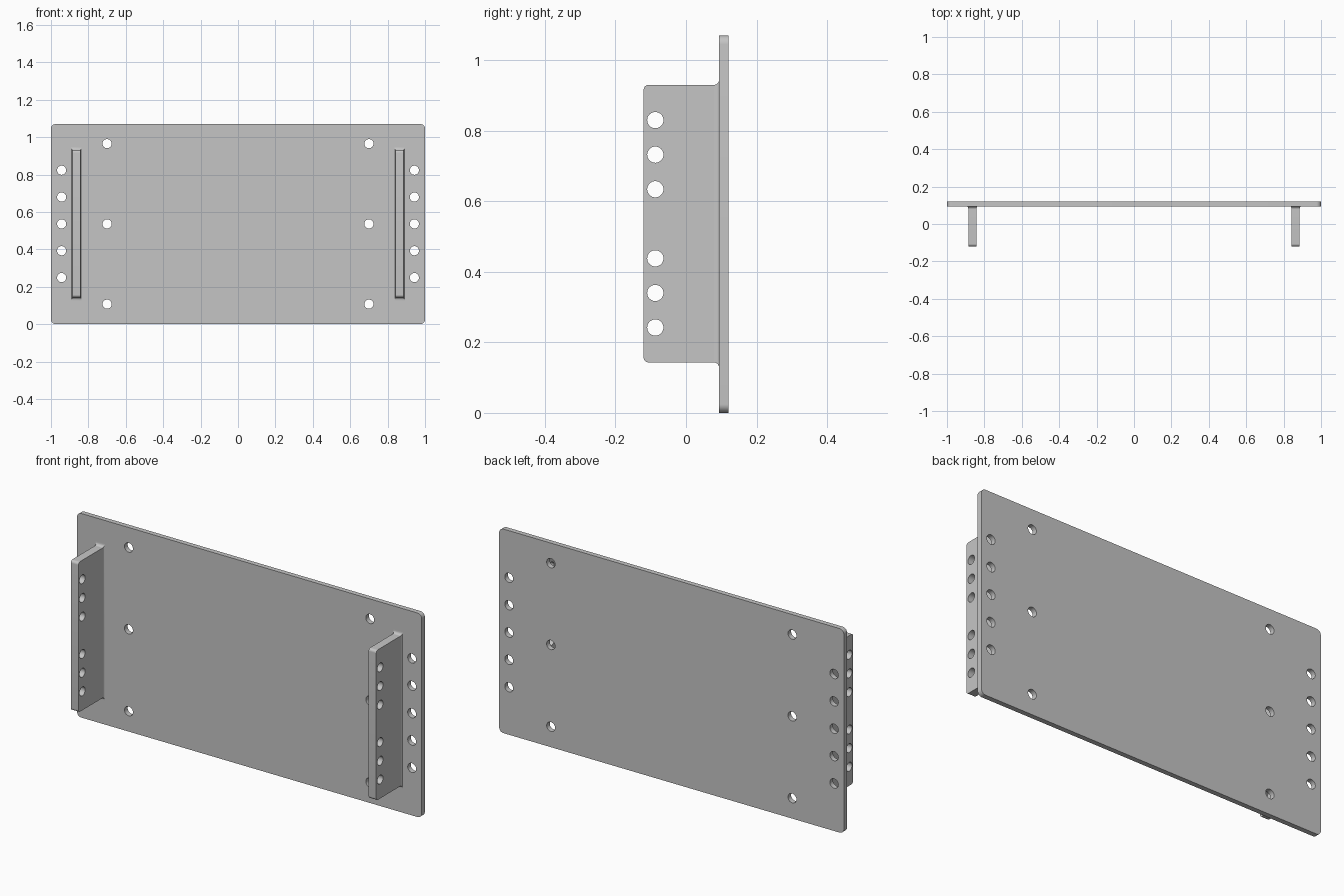
import bpy, bmesh, math
from mathutils import Matrix

cube = bpy.data.objects.get("Cube")
if cube:
    bpy.data.objects.remove(cube, do_unlink=True)

steel = bpy.data.materials.new("light grey steel")
steel.use_nodes = True
GREY = (0.56, 0.56, 0.56, 1)
steel.diffuse_color = GREY
steel.node_tree.nodes["Principled BSDF"].inputs["Base Color"].default_value = GREY

HEIGHT = 1.07
FRONT, BACK, PLATE_FRONT = -0.12, 0.12, 0.094
FLANGE_X, FLANGE_THICK = 0.864, 0.044
FLANGE_LOW, FLANGE_HIGH = 0.143, 0.93


def arc(cx, cy, r, start, sweep, steps):
    return [(cx + r * math.cos(start + sweep * i / steps),
             cy + r * math.sin(start + sweep * i / steps)) for i in range(steps + 1)]


def circle(cx, cy, r, steps=32):
    return arc(cx, cy, r, 0, math.tau, steps)[:-1]


def rounded_rect(x0, y0, x1, y1, radii):
    """Corner radii run counter-clockwise from the lower left."""
    corners = [(x0, y0, 1, 1), (x1, y0, -1, 1), (x1, y1, -1, -1), (x0, y1, 1, -1)]
    pts = []
    for i, ((x, y, sx, sy), r) in enumerate(zip(corners, radii)):
        if r:
            pts += arc(x + sx * r, y + sy * r, r, math.pi + i * math.pi / 2, math.pi / 2, 8)
        else:
            pts.append((x, y))
    return pts


def activate(obj):
    bpy.ops.object.select_all(action='DESELECT')
    obj.select_set(True)
    bpy.context.view_layer.objects.active = obj


def finish(obj):
    obj.data.materials.clear()
    obj.data.materials.append(steel)
    activate(obj)
    bpy.ops.object.shade_smooth_by_angle(angle=math.radians(30))


def cut_sheet(name, outline, holes, thickness, matrix):
    """Extruded flat sheet with through holes."""
    curve = bpy.data.curves.new(name, 'CURVE')
    curve.dimensions = '2D'
    curve.fill_mode = 'BOTH'
    curve.extrude = thickness / 2
    for pts in [outline] + holes:
        spline = curve.splines.new('POLY')
        spline.points.add(len(pts) - 1)
        for p, (x, y) in zip(spline.points, pts):
            p.co = (x, y, 0, 1)
        spline.use_cyclic_u = True
    obj = bpy.data.objects.new(name, curve)
    bpy.context.collection.objects.link(obj)
    activate(obj)
    bpy.ops.object.convert(target='MESH')
    obj = bpy.context.view_layer.objects.active
    bm = bmesh.new()
    bm.from_mesh(obj.data)
    bmesh.ops.remove_doubles(bm, verts=bm.verts, dist=1e-5)
    bm.transform(matrix)
    bmesh.ops.recalc_face_normals(bm, faces=bm.faces)
    bm.to_mesh(obj.data)
    bm.free()
    finish(obj)


def base_fillet(name, x):
    """Concave skirt where a flange meets the plate."""
    bm = bmesh.new()
    rings = []
    steps = 6
    for i in range(steps + 1):
        a = math.pi / 2 * i / steps
        flare = 1 - math.sin(a)
        y = PLATE_FRONT - 0.014 * (1 - math.cos(a))
        hx = FLANGE_THICK / 2 + 0.006 * flare
        z0, z1 = FLANGE_LOW - 0.016 * flare, FLANGE_HIGH + 0.016 * flare
        rings.append([bm.verts.new((x + sx * hx, y, z))
                      for sx, z in ((-1, z0), (1, z0), (1, z1), (-1, z1))])
    for low, high in zip(rings, rings[1:]):
        for j in range(4):
            k = (j + 1) % 4
            bm.faces.new((low[j], low[k], high[k], high[j]))
    bmesh.ops.recalc_face_normals(bm, faces=bm.faces)
    mesh = bpy.data.meshes.new(name)
    bm.to_mesh(mesh)
    bm.free()
    obj = bpy.data.objects.new(name, mesh)
    bpy.context.collection.objects.link(obj)
    finish(obj)


# Main plate with edge and inner mounting holes
plate_holes = []
for side in (-1, 1):
    plate_holes += [circle(side * 0.943, 0.536 + i * 0.1435, 0.0245) for i in range(-2, 3)]
    plate_holes += [circle(side * 0.70, 0.536 + i * 0.429, 0.0245) for i in (-1, 0, 1)]
plate_matrix = Matrix.Translation((0, (PLATE_FRONT + BACK) / 2, 0)) @ Matrix.Rotation(math.pi / 2, 4, 'X')
cut_sheet("mounting_plate", rounded_rect(-1, 0, 1, HEIGHT, [0.025] * 4),
          plate_holes, BACK - PLATE_FRONT, plate_matrix)

# Upright flanges, each with two groups of three holes
flange_outline = rounded_rect(FRONT, FLANGE_LOW, PLATE_FRONT, FLANGE_HIGH, [0.014, 0, 0, 0.014])
flange_holes = [circle(-0.087, mid + i * 0.098, 0.023) for mid in (0.34, 0.732) for i in (-1, 0, 1)]
turn = Matrix(((0, 0, 1, 0), (1, 0, 0, 0), (0, 1, 0, 0), (0, 0, 0, 1)))
for side, label in ((-1, "right"), (1, "left")):
    cut_sheet(label + "_flange", flange_outline, flange_holes, FLANGE_THICK,
              Matrix.Translation((side * FLANGE_X, 0, 0)) @ turn)
    base_fillet(label + "_flange_fillet", side * FLANGE_X)
